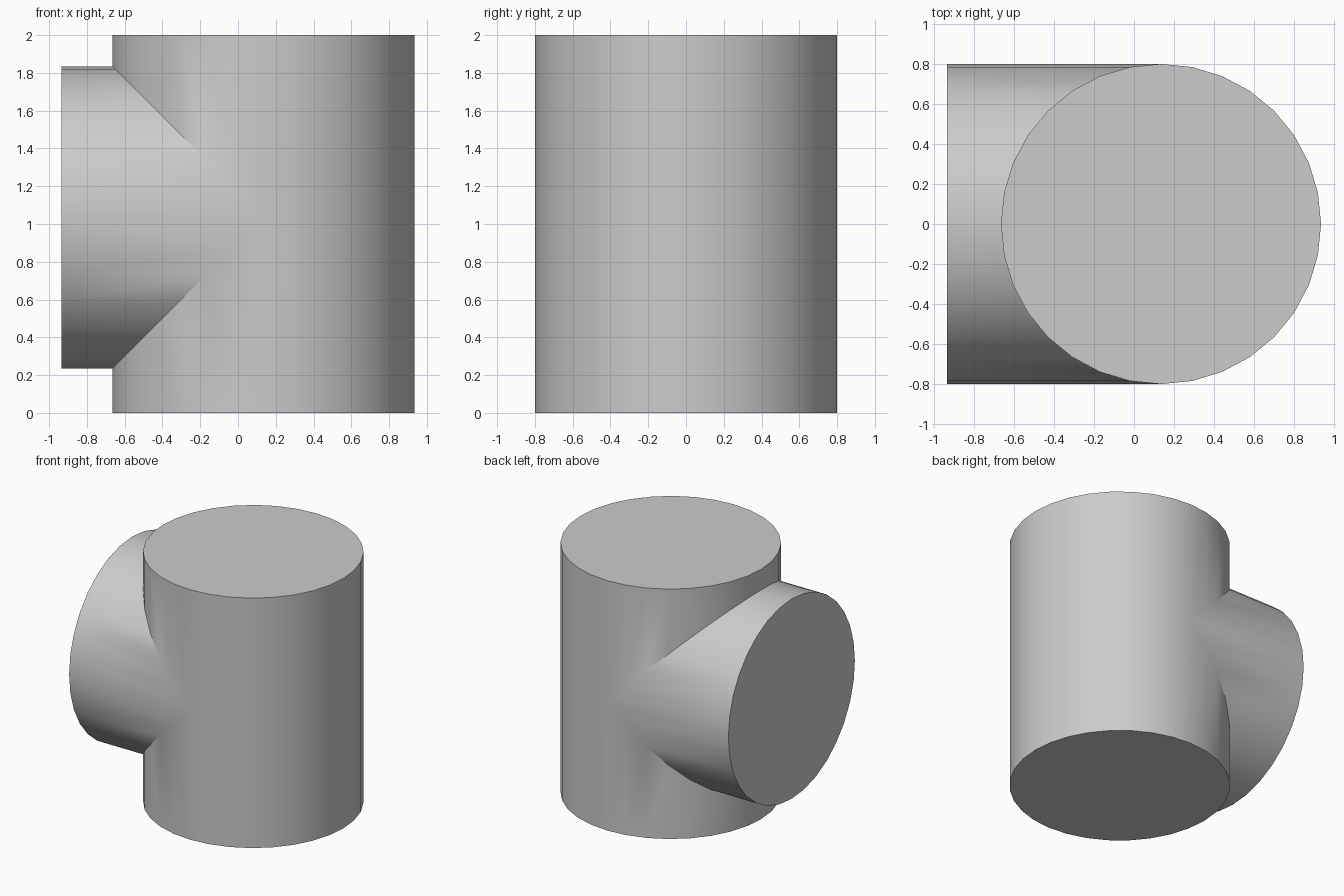
import bpy
import math

RADIUS = 0.8
BODY_X = 0.135
BRANCH_Z = 1.035
END_X = -0.935

default = bpy.data.objects.get("Cube")
if default:
    bpy.data.objects.remove(default, do_unlink=True)

# Single grey material
grey = bpy.data.materials.new("plain_grey")
grey.use_nodes = True
colour = (0.6, 0.6, 0.6, 1)
grey.diffuse_color = colour
grey.node_tree.nodes["Principled BSDF"].inputs["Base Color"].default_value = colour


def cylinder(name, length, location, rotation=(0, 0, 0)):
    bpy.ops.mesh.primitive_cylinder_add(
        vertices=32, radius=RADIUS, depth=length, location=location, rotation=rotation)
    obj = bpy.context.object
    obj.name = name
    obj.data.materials.append(grey)
    return obj


# Upright pipe and the side branch that meets it on its axis
body = cylinder("tee_pipe", 2, (BODY_X, 0, 1))
length = BODY_X - END_X
branch = cylinder("side_branch", length, (END_X + length / 2, 0, BRANCH_Z),
                  (0, math.pi / 2, 0))

# Fuse the branch into the pipe
bpy.context.view_layer.objects.active = body
union = body.modifiers.new("union", "BOOLEAN")
union.operation = "UNION"
union.solver = "EXACT"
union.object = branch
bpy.ops.object.modifier_apply(modifier=union.name)
bpy.data.objects.remove(branch, do_unlink=True)

# Smooth walls with crisp rims and seam
bpy.ops.object.select_all(action="DESELECT")
body.select_set(True)
bpy.ops.object.shade_smooth_by_angle(angle=math.radians(30))
